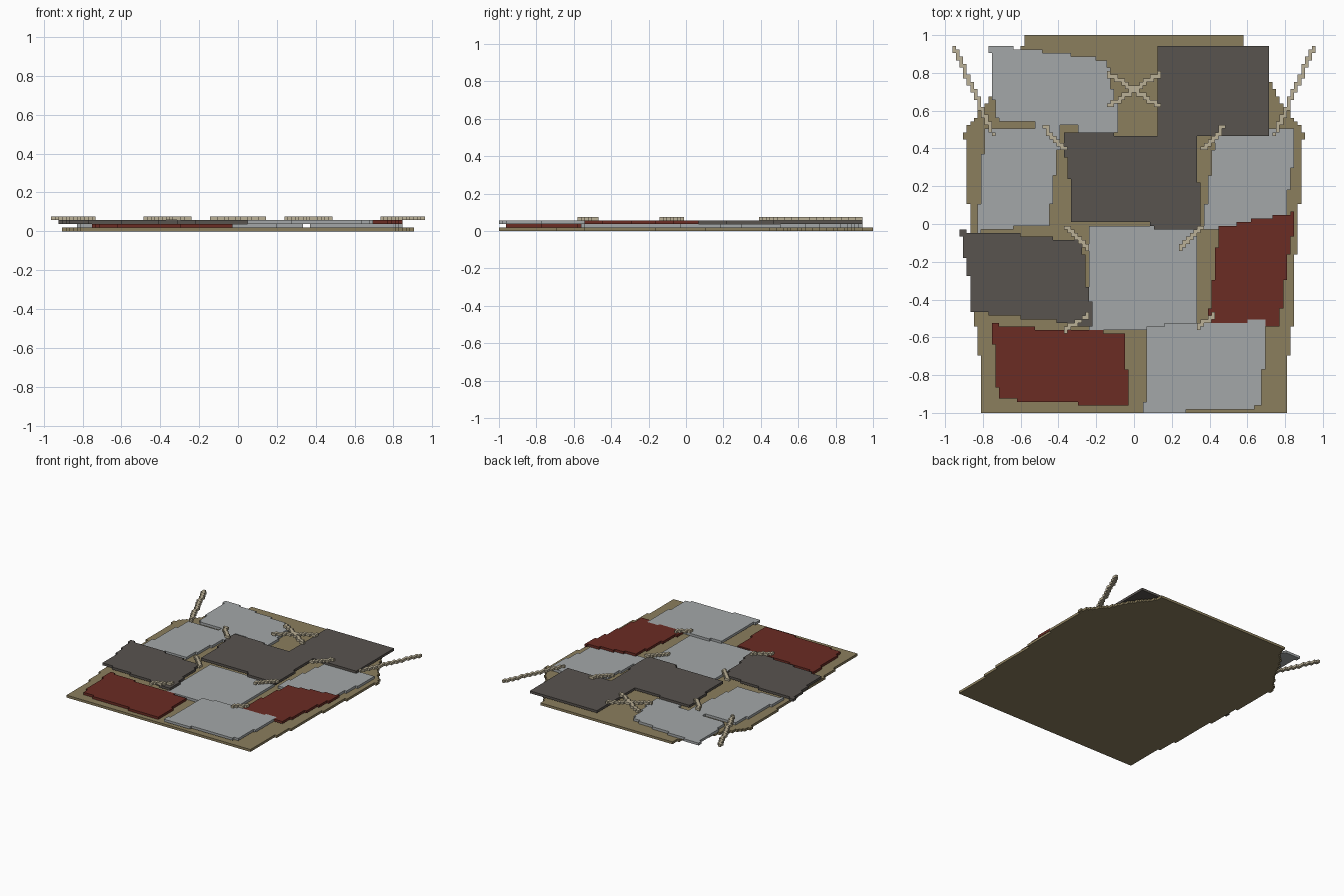
import bpy, bmesh
from math import floor

V = 2 / 105          # cell size of the stepped grid, also layer thickness


def mat(name, rgb):
    m = bpy.data.materials.new(name)
    m.diffuse_color = (*rgb, 1)
    return m


HIDE = mat("tan hide", (0.26, 0.21, 0.11))
PALE = mat("pale grey", (0.37, 0.39, 0.395))
DARK = mat("dark grey", (0.098, 0.087, 0.078))
RED = mat("rust red", (0.147, 0.025, 0.017))
CORD = mat("cream cord", (0.50, 0.44, 0.31))


def inside(x, y, pts):
    hit = False
    for (x1, y1), (x2, y2) in zip(pts, pts[1:] + pts[:1]):
        if (y1 > y) != (y2 > y) and x < x1 + (y - y1) * (x2 - x1) / (y2 - y1):
            hit = not hit
    return hit


def build(name, cells, layer, material, dissolve=True):
    """One-layer slab made from a set of grid cells."""
    bm = bmesh.new()
    verts = {}

    def v(i, j, k):
        key = (i, j, k)
        if key not in verts:
            verts[key] = bm.verts.new(((i - 0.5) * V, -1 + j * V, (layer + k) * V))
        return verts[key]

    for i, j in cells:
        c = [(i, j), (i + 1, j), (i + 1, j + 1), (i, j + 1)]
        bm.faces.new([v(*p, 1) for p in c])
        bm.faces.new([v(*p, 0) for p in reversed(c)])
        for n, (di, dj) in enumerate([(0, -1), (1, 0), (0, 1), (-1, 0)]):
            if (i + di, j + dj) not in cells:
                a, b = c[n], c[(n + 1) % 4]
                bm.faces.new([v(*a, 0), v(*b, 0), v(*b, 1), v(*a, 1)])
    if dissolve:
        bmesh.ops.dissolve_limit(bm, angle_limit=0.02, verts=bm.verts[:], edges=bm.edges[:])
        bmesh.ops.triangulate(bm, faces=[f for f in bm.faces if len(f.verts) > 4])
    me = bpy.data.meshes.new(name)
    bm.to_mesh(me)
    bm.free()
    me.materials.append(material)
    ob = bpy.data.objects.new(name, me)
    bpy.context.collection.objects.link(ob)


def patch(name, layer, material, *pts):
    pts = list(pts)
    cells = {(i, j) for i in range(-52, 53) for j in range(105)
             if inside(i * V, -1 + (j + 0.5) * V, pts)}
    build(name, cells, layer, material)


def cord(name, *lines):
    cells = set()
    for x1, y1, x2, y2 in lines:
        for n in range(301):
            t = n / 300
            cells.add((floor((x1 + (x2 - x1) * t) / V + 0.5),
                       floor((y1 + (y2 - y1) * t + 1) / V)))
    build(name, cells, 3, CORD, False)


# backing hide, symmetric outline
half = [(0.81, -1.01), (0.81, -0.7), (0.83, -0.69), (0.845, -0.4), (0.865, 0), (0.885, 0.2),
        (0.885, 0.45), (0.905, 0.45), (0.905, 0.475), (0.87, 0.53), (0.79, 0.63), (0.74, 0.72),
        (0.70, 0.8), (0.60, 0.92), (0.57, 1.01)]
patch("backing_hide", 0, HIDE, *half, *[(-x, y) for x, y in reversed(half)])

# lower layer of patches
patch("upper_left_patch", 1, PALE, (-0.79, 0.95), (-0.70, 0.94), (-0.40, 0.905), (-0.135, 0.865),
      (-0.13, 0.78), (-0.08, 0.58), (-0.08, 0.49), (-0.30, 0.49), (-0.30, 0.53), (-0.38, 0.53),
      (-0.53, 0.51), (-0.53, 0.545), (-0.72, 0.545), (-0.76, 0.74), (-0.76, 0.91))
patch("left_patch", 1, PALE, (-0.79, 0.51), (-0.53, 0.51), (-0.38, 0.53), (-0.42, 0.25),
      (-0.45, 0.0), (-0.83, -0.04), (-0.82, 0.1))
patch("right_patch", 1, PALE, (0.845, 0.51), (0.43, 0.47), (0.38, 0.1), (0.37, -0.03),
      (0.81, -0.03), (0.82, 0.2), (0.845, 0.32))
patch("centre_patch", 1, PALE, (-0.24, 0.0), (0.335, 0.0), (0.335, -0.54), (0.07, -0.565), (-0.24, -0.565))
patch("lower_left_patch", 1, RED, (-0.755, -0.53), (-0.40, -0.565), (-0.04, -0.575), (-0.04, -0.77),
      (-0.02, -0.77), (-0.02, -0.96), (-0.28, -0.96), (-0.30, -0.94), (-0.62, -0.94),
      (-0.63, -0.92), (-0.72, -0.92), (-0.735, -0.72))

# upper layer of patches
patch("upper_right_patch", 2, DARK, (0.13, 0.945), (0.715, 0.945), (0.715, 0.475), (0.25, 0.475),
      (0.24, 0.46), (0.13, 0.46))
patch("chest_patch", 2, DARK, (-0.365, 0.495), (-0.1, 0.495), (-0.1, 0.47), (0.335, 0.46),
      (0.335, 0.22), (0.355, 0.2), (0.355, -0.02), (0.1, -0.02), (0.09, 0.005), (-0.25, 0.005),
      (-0.34, 0.02), (-0.34, 0.24), (-0.36, 0.25))
patch("waist_left_patch", 2, DARK, (-0.925, -0.02), (-0.89, -0.02), (-0.89, -0.04), (-0.70, -0.045),
      (-0.27, -0.095), (-0.26, -0.28), (-0.21, -0.48), (-0.21, -0.55), (-0.41, -0.515),
      (-0.87, -0.465), (-0.87, -0.3))
patch("waist_right_patch", 2, RED, (0.85, 0.06), (0.62, 0.02), (0.45, -0.02), (0.43, -0.2),
      (0.39, -0.525), (0.69, -0.51), (0.70, -0.545), (0.77, -0.545), (0.81, -0.2), (0.85, 0.0))
patch("lower_right_patch", 2, PALE, (0.07, -0.55), (0.18, -0.53), (0.47, -0.525), (0.69, -0.505),
      (0.70, -0.6), (0.67, -0.96), (0.60, -0.98), (0.28, -0.98), (0.28, -1.01), (0.05, -1.01), (0.07, -0.8))

# cords on top: shoulder ties, crossed stitch, single stitches
for side, s in (("left", -1), ("right", 1)):
    cord(side + "_shoulder_cord", (s * 0.95, 0.935, s * 0.75, 0.48))
    cord(side + "_chest_stitch", (s * 0.475, 0.515, s * 0.37, 0.395))
    cord(side + "_waist_stitch", (s * 0.36, -0.02, s * 0.24, -0.135))
cord("crossed_stitch", (-0.14, 0.8, 0.14, 0.62), (-0.14, 0.62, 0.14, 0.8))
cord("left_hem_stitch", (-0.245, -0.485, -0.37, -0.565))
cord("right_hem_stitch", (0.42, -0.485, 0.335, -0.55))
